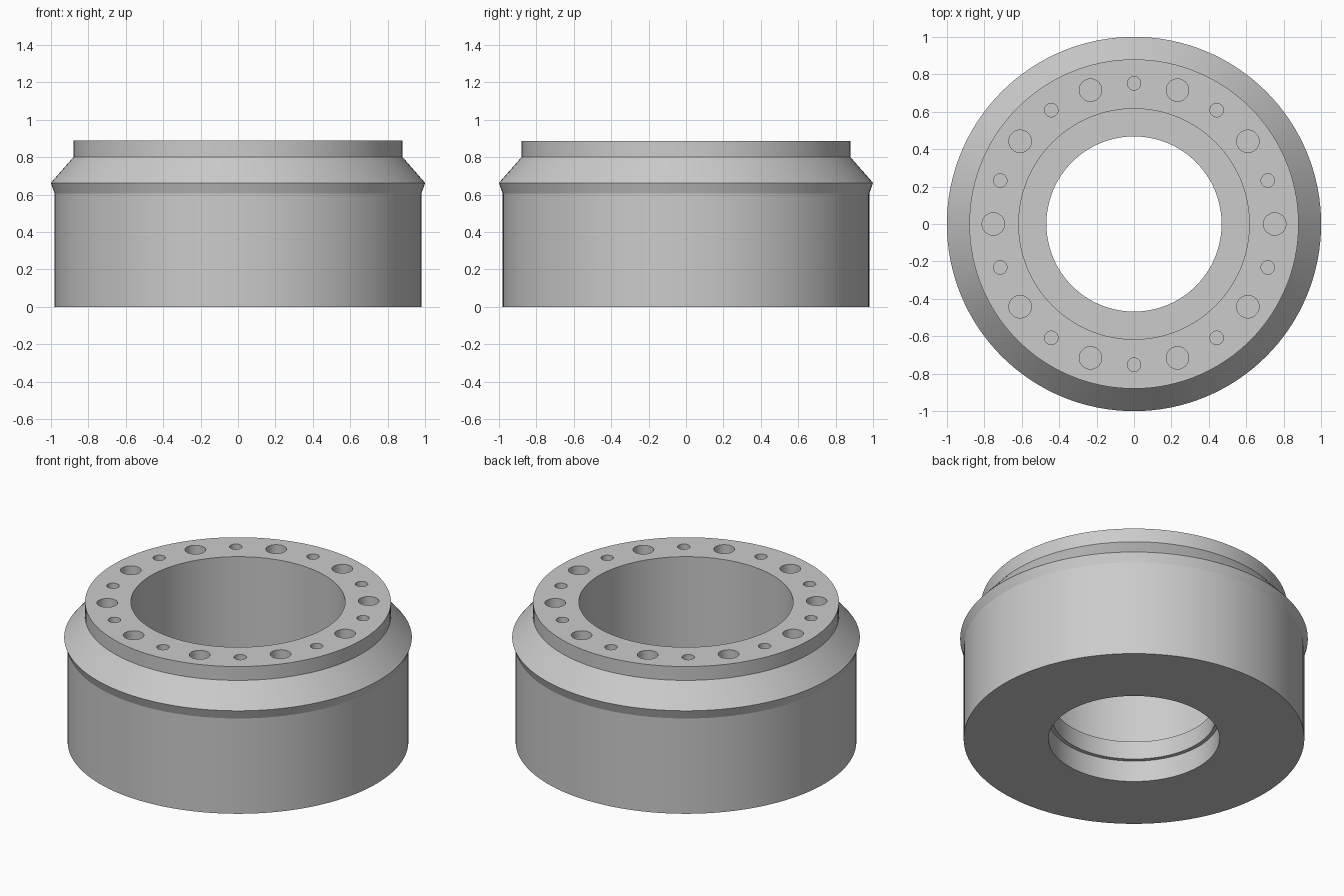
import bpy, bmesh, math
from mathutils import Matrix

if "Cube" in bpy.data.objects:
    bpy.data.objects.remove(bpy.data.objects["Cube"])

SEGMENTS = 128
TOP = 0.888

# Closed cross-section (radius, height): outer wall, flared shoulder, top rim, stepped bore
PROFILE = [(0.98, 0), (0.98, 0.605), (1.0, 0.663), (0.88, 0.80), (0.88, TOP),
           (0.616, TOP), (0.616, 0.25), (0.468, 0.25), (0.468, 0.135), (0.492, 0.135),
           (0.492, 0)]


def finish(bm, name):
    bmesh.ops.recalc_face_normals(bm, faces=bm.faces)
    mesh = bpy.data.meshes.new(name)
    bm.to_mesh(mesh)
    bm.free()
    obj = bpy.data.objects.new(name, mesh)
    bpy.context.collection.objects.link(obj)
    return obj


def lathe(name, profile):
    bm = bmesh.new()
    rings = []
    for i in range(SEGMENTS):
        a = 2 * math.pi * i / SEGMENTS
        rings.append([bm.verts.new((r * math.cos(a), r * math.sin(a), z)) for r, z in profile])
    n = len(profile)
    for i in range(SEGMENTS):
        p, q = rings[i], rings[(i + 1) % SEGMENTS]
        for j in range(n):
            k = (j + 1) % n
            bm.faces.new((p[j], q[j], q[k], p[k]))
    return finish(bm, name)


# Flanged ring body
body = lathe("flanged_ring", PROFILE)

# Alternating large and small blind bolt holes around the rim
bm = bmesh.new()
depth = 0.25
for i in range(20):
    radius = 0.06 if i % 2 == 0 else 0.036
    a = math.radians(18 * i)
    place = Matrix.Translation((0.752 * math.cos(a), 0.752 * math.sin(a), TOP))
    bmesh.ops.create_cone(bm, cap_ends=True, segments=32, radius1=radius, radius2=radius,
                          depth=2 * depth, matrix=place)
cutter = finish(bm, "bolt_hole_cutter")
cutter.hide_render = True

mod = body.modifiers.new("bolt_holes", 'BOOLEAN')
mod.operation = 'DIFFERENCE'
mod.solver = 'EXACT'
mod.object = cutter

# Bake the holes and smooth the curved walls
bpy.context.view_layer.objects.active = body
body.select_set(True)
bpy.ops.object.modifier_apply(modifier=mod.name)
bpy.data.objects.remove(cutter, do_unlink=True)
bpy.ops.object.shade_smooth_by_angle(angle=math.radians(15))
